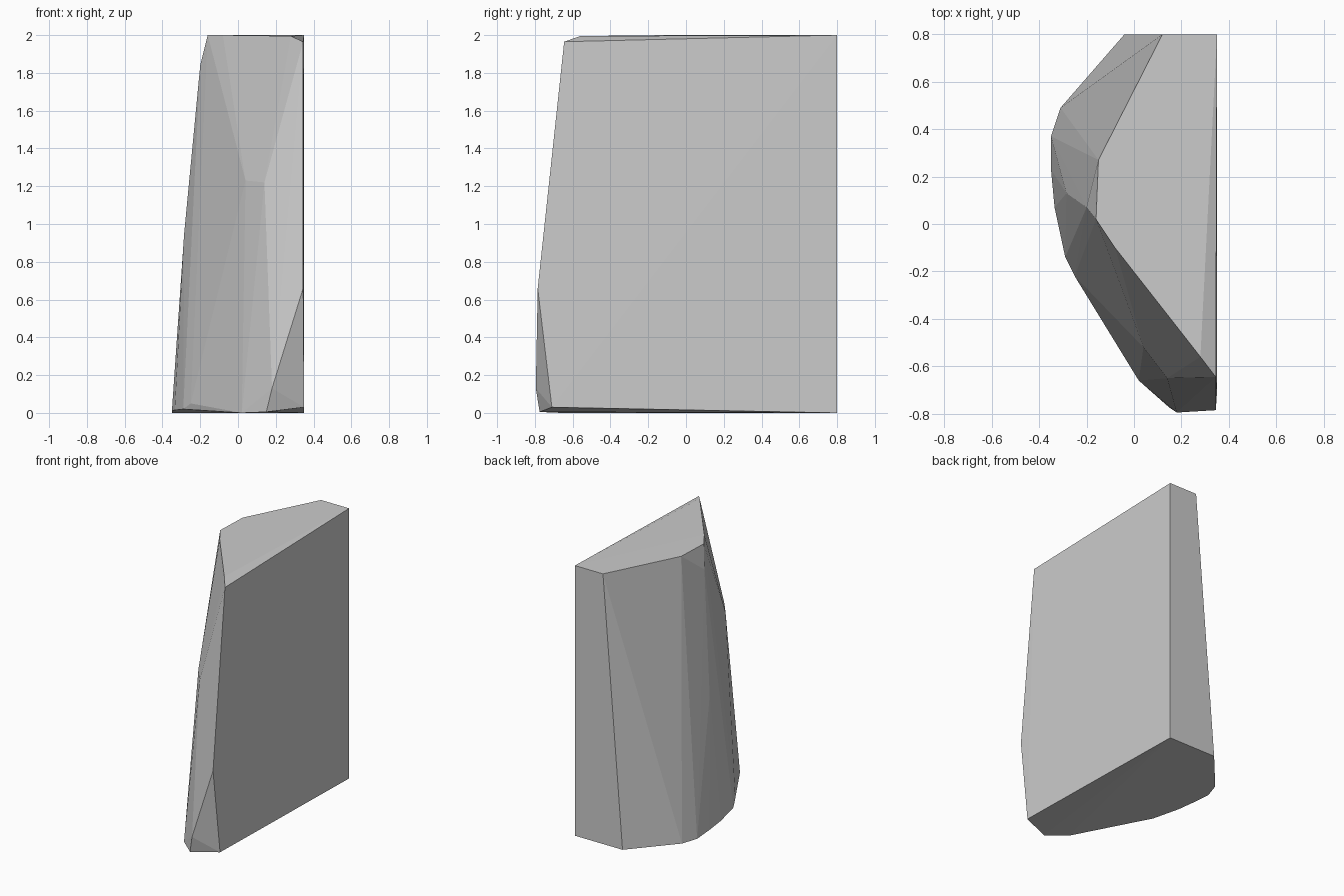
import bpy, bmesh

if "Cube" in bpy.data.objects:
    bpy.data.objects.remove(bpy.data.objects["Cube"])

# Flat grey stone
grey = bpy.data.materials.new("grey")
grey.diffuse_color = (0.6, 0.6, 0.6, 1)
grey.use_nodes = True
grey.node_tree.nodes["Principled BSDF"].inputs["Base Color"].default_value = grey.diffuse_color

# Base outline: flat inner and back sides, rounded outer side
base = [(0.35, 0.8, 0), (-0.04, 0.8, 0), (-0.31, 0.49, 0), (-0.35, 0.37, 0),
        (-0.35, 0.23, 0.01), (-0.335, 0.07, 0.015), (-0.29, -0.14, 0.02),
        (-0.25, -0.22, 0.05), (0.02, -0.66, 0), (0.15, -0.775, 0.005),
        (0.35, -0.71, 0.03)]

# Bulging corners on the outer side
middle = [(0.18, -0.795, 0.13), (0.345, -0.785, 0.66), (0.14, -0.65, 1.22),
          (0.04, -0.52, 1.23), (-0.285, 0.13, 0.95), (-0.2, 0.07, 1.84)]

# Smaller top outline with a chipped front corner
top = [(0.35, 0.8, 2), (0.12, 0.8, 2), (-0.15, 0.27, 2), (-0.16, 0.02, 2),
       (-0.08, -0.10, 2), (0.28, -0.56, 1.995), (0.345, -0.645, 1.965)]

# Wrap the corners into one faceted block
bm = bmesh.new()
for p in base + middle + top:
    bm.verts.new(p)
hull = bmesh.ops.convex_hull(bm, input=bm.verts)
loose = {v for v in hull["geom_interior"] + hull["geom_unused"]
         if isinstance(v, bmesh.types.BMVert)}
bmesh.ops.delete(bm, geom=list(loose), context='VERTS')
bmesh.ops.recalc_face_normals(bm, faces=bm.faces)

mesh = bpy.data.meshes.new("stone_slab")
bm.to_mesh(mesh)
bm.free()
mesh.materials.append(grey)
bpy.context.collection.objects.link(bpy.data.objects.new("stone_slab", mesh))
